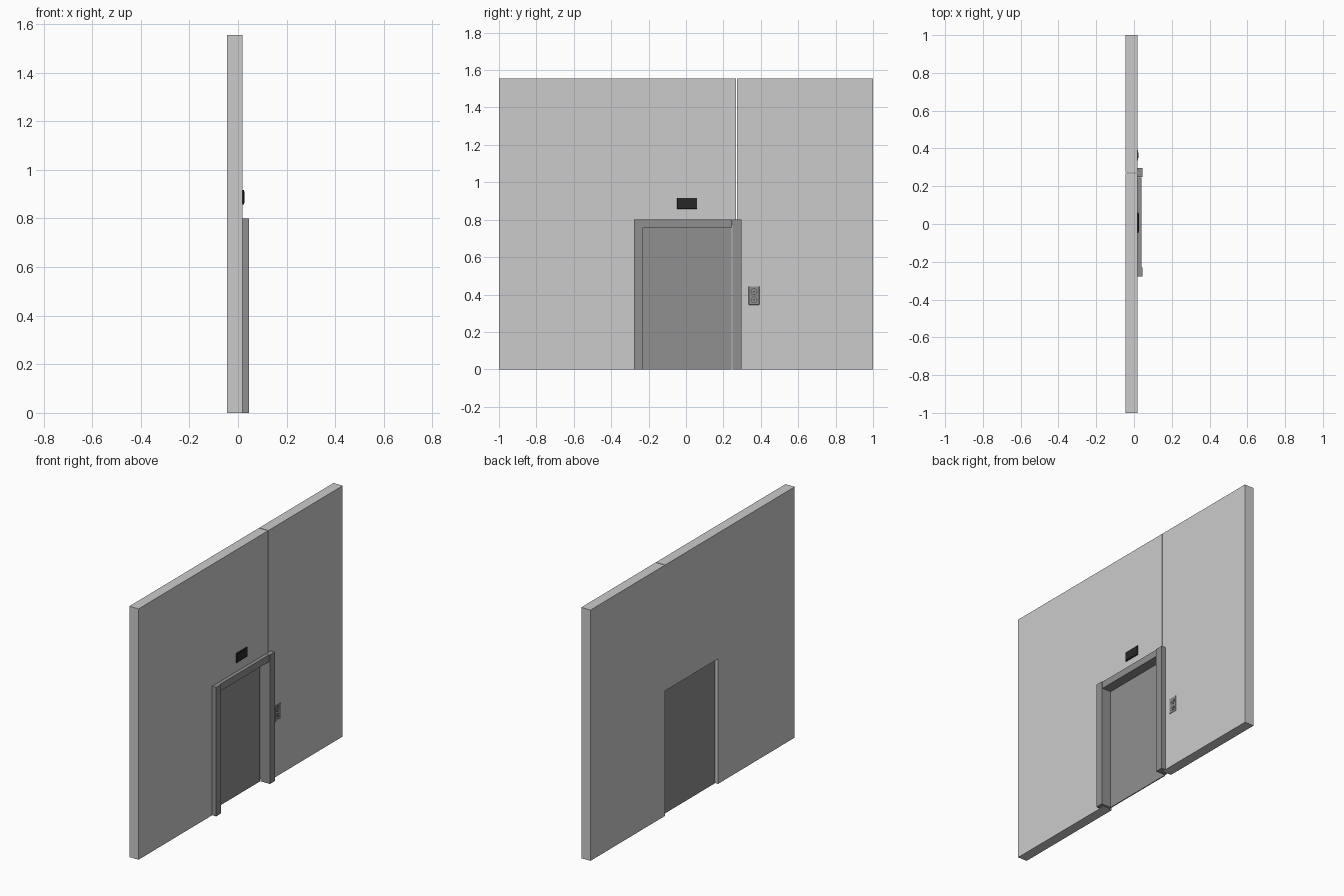
import bpy, bmesh
from math import pi

if "Cube" in bpy.data.objects:
    bpy.data.objects.remove(bpy.data.objects["Cube"])


def mat(name, v):
    m = bpy.data.materials.new(name)
    m.diffuse_color = (v, v, v, 1)
    m.use_nodes = True
    m.node_tree.nodes["Principled BSDF"].inputs["Base Color"].default_value = m.diffuse_color
    return m


STEEL = mat("dark_steel", 0.28)
BLACK = mat("black_plastic", 0.02)
DARK = mat("button_grey", 0.1)


def prism(name, pts, axis, lo, hi, material=None, bevel=0):
    """Extrude a 2D outline along an axis: 'x' takes (y,z), 'y' takes (x,z), 'z' takes (x,y)."""
    place = {"x": lambda a, b, t: (t, a, b),
             "y": lambda a, b, t: (a, t, b),
             "z": lambda a, b, t: (a, b, t)}[axis]
    bm = bmesh.new()
    f = bm.faces.new([bm.verts.new(place(a, b, lo)) for a, b in pts])
    ext = bmesh.ops.extrude_face_region(bm, geom=[f])["geom"]
    off = place(0, 0, hi - lo)
    bmesh.ops.translate(bm, vec=off, verts=[v for v in ext if isinstance(v, bmesh.types.BMVert)])
    bmesh.ops.recalc_face_normals(bm, faces=bm.faces[:])
    me = bpy.data.meshes.new(name)
    bm.to_mesh(me)
    bm.free()
    ob = bpy.data.objects.new(name, me)
    bpy.context.collection.objects.link(ob)
    if material:
        me.materials.append(material)
    if bevel:
        b = ob.modifiers.new("bevel", "BEVEL")
        b.width, b.segments = bevel, 1
    return ob


def rect(a0, a1, b0, b1):
    return [(a0, b0), (a1, b0), (a1, b1), (a0, b1)]


def disc(name, y, z, r, x0, x1, material):
    bpy.ops.mesh.primitive_cylinder_add(vertices=24, radius=r, depth=x1 - x0,
                                        location=((x0 + x1) / 2, y, z), rotation=(0, pi / 2, 0))
    ob = bpy.context.object
    ob.name = name
    ob.data.materials.append(material)
    bpy.ops.object.shade_smooth_by_angle()


BACK, FRONT, TOP = -0.045, 0.018, 1.555
L, R, H = -0.25, 0.268, 0.775      # wall opening
DOOR = -0.02                       # front plane of the doors

# Wall in two slabs, with a thin seam above the right side of the opening
prism("wall_left", [(-1, 0), (L, 0), (L, H), (R, H), (R, TOP), (-1, TOP)], "x", BACK, FRONT)
prism("wall_right", rect(0.272, 1, 0, TOP), "x", BACK, FRONT)

# Door frame: L-section jambs wrapping the opening edge, and a header
for name, outer, edge, inner in (("left_jamb", -0.278, L, -0.23), ("right_jamb", 0.297, R, 0.248)):
    prism(name, [(0.045, outer), (0.045, inner), (DOOR, inner), (DOOR, edge),
                 (FRONT, edge), (FRONT, outer)], "z", 0, 0.80, STEEL)
prism("header", [(0.04, 0.80), (0.04, 0.757), (DOOR, 0.757), (DOOR, H), (FRONT, H), (FRONT, 0.80)],
      "y", -0.23, 0.247, STEEL)

# Sliding doors
prism("left_door", rect(-0.248, 0.003, 0, H), "x", DOOR - 0.006, DOOR, STEEL)
prism("right_door", rect(0.004, 0.243, 0, H), "x", DOOR - 0.006, DOOR, STEEL)

# Floor indicator above the door
prism("indicator_case", rect(-0.048, 0.06, 0.857, 0.917), "x", FRONT, 0.025, BLACK, 0.002)
prism("indicator_screen", rect(-0.040, 0.052, 0.864, 0.910), "x", 0.024, 0.0262, BLACK)

# Call panel with up and down buttons
prism("call_plate", rect(0.335, 0.392, 0.345, 0.443), "x", FRONT, 0.021, STEEL, 0.001)
for name, z, s in (("up", 0.416, 1), ("down", 0.372, -1)):
    disc(name + "_button_ring", 0.3635, z, 0.018, 0.020, 0.0222, DARK)
    disc(name + "_button", 0.3635, z, 0.014, 0.021, 0.0232, STEEL)
    prism(name + "_arrow", [(0.3555, z - 0.005 * s), (0.3715, z - 0.005 * s), (0.3635, z + 0.008 * s)],
          "x", 0.0225, 0.0237, DARK)
